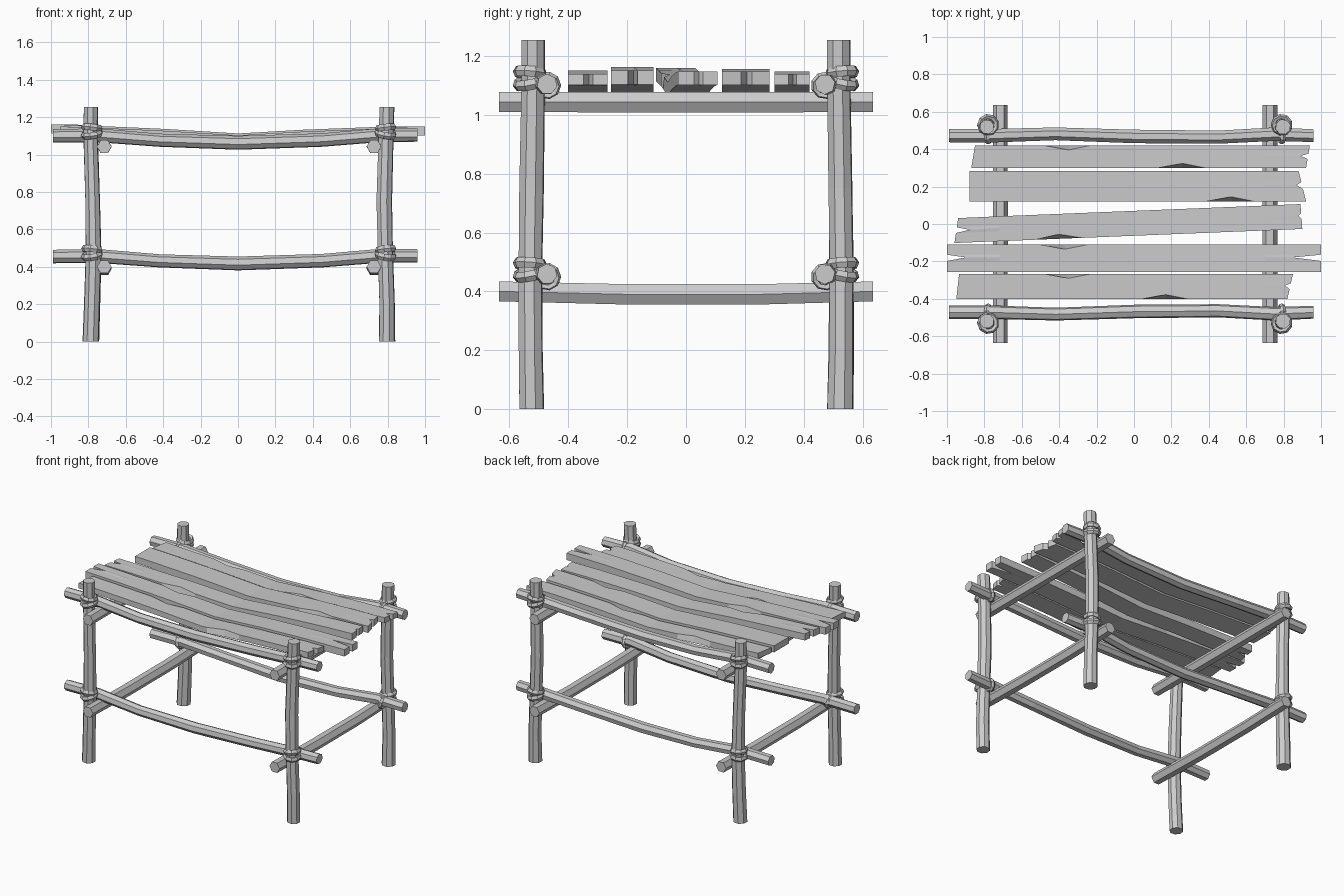
import bpy, bmesh, math, random
from mathutils import Vector, Matrix

random.seed(4)
cube = bpy.data.objects.get("Cube")
if cube:
    bpy.data.objects.remove(cube)

# Single weathered wood colour
wood = bpy.data.materials.new("grey_wood")
wood.use_nodes = True
GREY = (0.6, 0.6, 0.6, 1)
wood.diffuse_color = GREY
wood.node_tree.nodes["Principled BSDF"].inputs["Base Color"].default_value = GREY


def finish(bm, name):
    bmesh.ops.recalc_face_normals(bm, faces=bm.faces)
    mesh = bpy.data.meshes.new(name)
    bm.to_mesh(mesh)
    bm.free()
    mesh.materials.append(wood)
    obj = bpy.data.objects.new(name, mesh)
    bpy.context.collection.objects.link(obj)
    return obj


def pole(name, path, radii, sides, u, v, turn=0.0):
    """Faceted log swept along path; u and v span its cross-section."""
    bm = bmesh.new()
    u, v = Vector(u), Vector(v)
    rings = []
    for p, r in zip(path, radii):
        ring = []
        for i in range(sides):
            a = math.tau * i / sides + turn
            ring.append(bm.verts.new(Vector(p) + r * (u * math.cos(a) + v * math.sin(a))))
        rings.append(ring)
    for a, b in zip(rings, rings[1:]):
        for i in range(sides):
            j = (i + 1) % sides
            bm.faces.new((a[i], a[j], b[j], b[i]))
    bm.faces.new(rings[0])
    bm.faces.new(rings[-1])
    return finish(bm, name)


def rope(name, centre, major, minor, axis, tilt, segs=9, sides=5):
    """Closed low-poly band around the given axis."""
    bm = bmesh.new()
    turn = Vector(axis).to_track_quat('Z', 'Y').to_matrix().to_4x4()
    m = Matrix.Translation(centre) @ Matrix.Rotation(tilt[0], 4, 'X') @ Matrix.Rotation(tilt[1], 4, 'Y') @ turn
    rings = []
    for i in range(segs):
        a = math.tau * i / segs
        rad = Vector((math.cos(a), math.sin(a), 0))
        ring = []
        for k in range(sides):
            b = math.tau * k / sides
            p = rad * (major + minor * math.cos(b)) + Vector((0, 0, 1.35 * minor * math.sin(b)))
            ring.append(bm.verts.new(m @ p))
        rings.append(ring)
    for i in range(segs):
        a, b = rings[i], rings[(i + 1) % segs]
        for k in range(sides):
            n = (k + 1) % sides
            bm.faces.new((a[k], a[n], b[n], b[k]))
    return finish(bm, name)


def sag(x, pts):
    """Piecewise linear height along x."""
    for (x0, z0), (x1, z1) in zip(pts, pts[1:]):
        if x <= x1:
            return z0 + (z1 - z0) * (x - x0) / (x1 - x0)
    return pts[-1][1]


def plank(name, x0, x1, y0, y1, width, lift, notch, chips, skew=(0, 0)):
    """Sagging board with V-notched ends and chipped top edges."""
    curve = [(-1.1, 1.118), (-0.75, 1.105), (-0.4, 1.09), (0, 1.065), (0.4, 1.088), (0.75, 1.1), (1.1, 1.103)]
    rows = (-0.5, -0.1, 0.03, 0.13, 0.5)
    stations = [x0, -0.72, -0.4, 0, 0.36, 0.7, x1]
    for cx, side in chips:
        stations = [s for s in stations if s in (x0, x1) or abs(s - cx) > 0.14]
        stations += [cx - 0.13, cx, cx + 0.12]
    stations.sort()
    bm = bmesh.new()
    grid = []
    for s in stations:
        section = []
        for top in (0, 1):
            line = []
            for k, f in enumerate(rows):
                x = s
                if s == x0:
                    x += (notch[0] if k == 2 else 0) + skew[0] * (f + 0.5)
                elif s == x1:
                    x -= (notch[1] if k == 2 else 0) + skew[1] * (f + 0.5)
                y = y0 + (y1 - y0) * (s - x0) / (x1 - x0) + f * width
                z = sag(s, curve) + (0.042 + lift) * top
                for cx, side in chips:
                    if s == cx and top and f == 0.5 * side:
                        y -= side * 0.024
                line.append(bm.verts.new((x, y, z)))
            section.append(line)
        grid.append(section)
    last = len(rows) - 1
    for a, b in zip(grid, grid[1:]):
        for k in range(last):
            for t in (0, 1):
                bm.faces.new((a[t][k], a[t][k + 1], b[t][k + 1], b[t][k]))
        for k in (0, last):
            bm.faces.new((a[0][k], a[1][k], b[1][k], b[0][k]))
    for g in (grid[0], grid[-1]):
        for k in range(last):
            bm.faces.new((g[0][k], g[0][k + 1], g[1][k + 1], g[1][k]))
    return finish(bm, name)


X, Y, Z = (1, 0, 0), (0, 1, 0), (0, 0, 1)
POST_Y, HIGH, LOW = 0.53, 1.125, 0.475

for sx, side in ((-1, "right"), (1, "left")):
    px = 0.79 if sx > 0 else -0.78
    # Slightly crooked upright posts with lashings at both rails
    for sy, end in ((-1, "front"), (1, "back")):
        path, radii = [], []
        for z in (0, 0.2, 0.47, 0.75, 1.1, 1.255):
            bend = 0.008 * math.sin(z * 5 + sx)
            path.append((px + bend, sy * (POST_Y - 0.006 + 0.005 * math.sin(z * 4)), z))
            radii.append(0.045 - 0.004 * z + random.uniform(-0.002, 0.002))
        pole(f"{end}_{side}_post", path, radii, 8, X, Y, 0.3)
        for z, level in ((HIGH, "upper"), (LOW, "lower")):
            name = f"{end}_{side}_{level}_lashing"
            c = Vector((px, sy * POST_Y, z))
            rope(name + "_top", c + Vector((0, 0, 0.018)), 0.045, 0.014, Z, (0.08 * sy, -0.12 * sx))
            rope(name + "_bottom", c - Vector((0, 0, 0.015)), 0.046, 0.014, Z, (-0.2 * sy, 0.16 * sx))
            rope(name + "_rail", (px, sy * 0.472, z - 0.025), 0.037, 0.011, X, (0, 0.2 * sx))

    # Hexagonal cross rails running front to back
    cx = 0.727 if sx > 0 else -0.715
    for z, dip, level in ((1.043, 0, "upper"), (0.4, 0.01, "lower")):
        path = [(cx, y, z - (dip if abs(y) < 0.4 else 0)) for y in (-0.635, -0.2, 0.25, 0.635)]
        pole(f"{side}_{level}_cross_rail", path, (0.039, 0.04, 0.04, 0.039), 6, X, Z)

# Long sagging rails along the front and back
BENDS = ((-0.99, 0, 0), (-0.75, 0.003, 0), (-0.42, -0.023, 0.01), (0, -0.037, -0.004),
         (0.45, -0.022, -0.008), (0.75, 0.003, 0.008), (0.96, 0.004, 0))
for sy, end in ((-1, "front"), (1, "back")):
    for z, level in ((1.1, "upper"), (0.455, "lower")):
        path = [(x, sy * 0.472 + dy * sy, z + dz) for x, dz, dy in BENDS]
        radii = [0.036, 0.037, 0.035, 0.037, 0.036, 0.037, 0.035]
        pole(f"{end}_{level}_long_rail", path, radii, 7, Y, Z, 0.2 * sy)

# Rough table-top planks, back to front
plank("plank_1", -0.87, 0.92, 0.36, 0.36, 0.12, -0.004, (0, 0.04), [(0.26, -1), (-0.35, 1)], (0.02, -0.02))
plank("plank_2", -0.88, 0.92, 0.203, 0.203, 0.163, 0.004, (0.0, 0.03), [(0.52, -1)], (0, 0.04))
plank("plank_3", -0.96, 0.9, -0.035, 0.04, 0.133, 0.004, (0.07, 0.015), [(-0.4, -1)], (0.02, 0.01))
plank("plank_4", -1.0, 1.0, -0.183, -0.183, 0.145, 0.006, (0.1, 0.15), [(-0.37, 1)])
plank("plank_5", -0.95, 0.82, -0.334, -0.334, 0.135, -0.004, (0, 0.03), [(0.17, -1), (-0.35, 1)], (0.015, -0.03))
